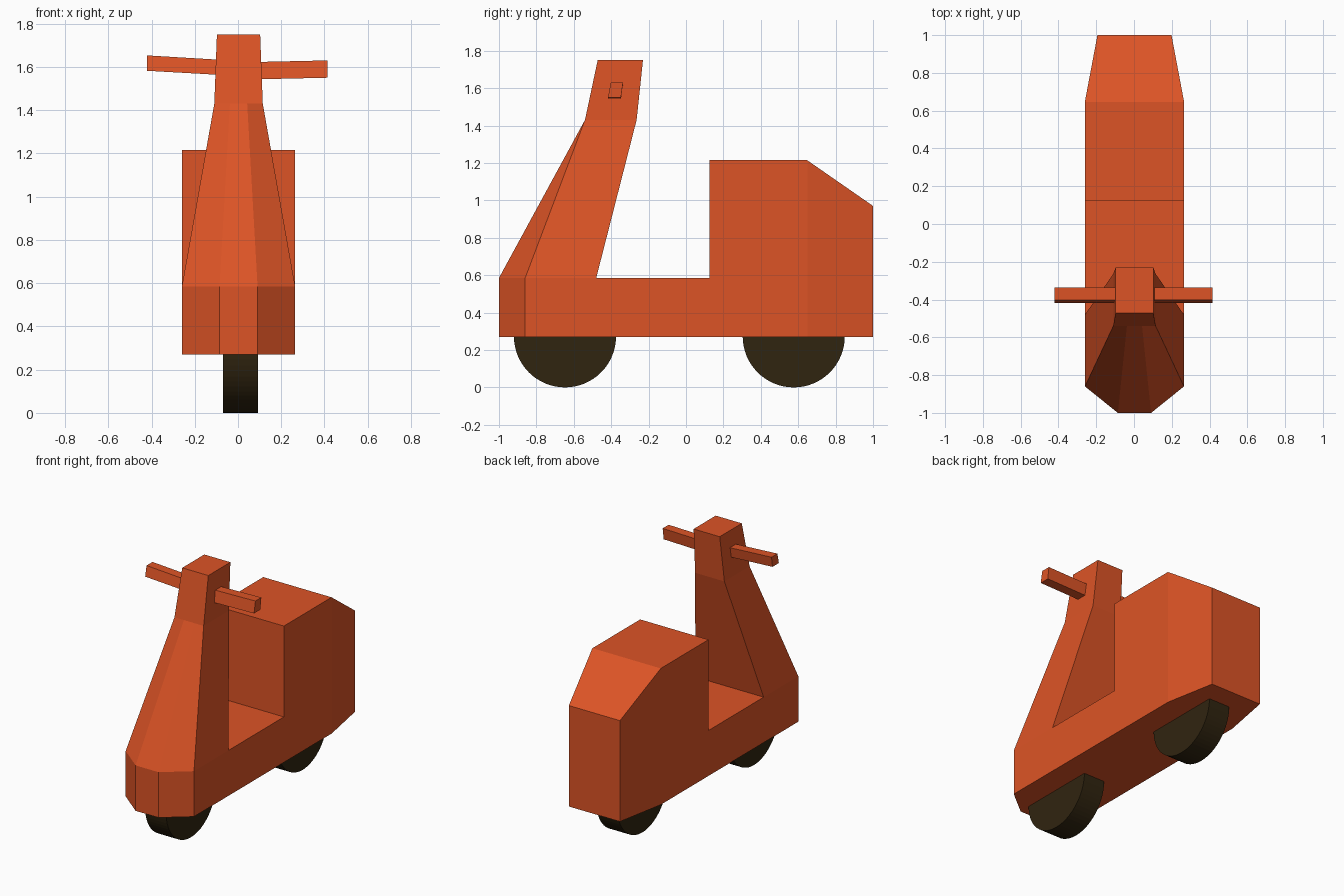
import bpy, bmesh, math

if "Cube" in bpy.data.objects:
    bpy.data.objects.remove(bpy.data.objects["Cube"])

CX = 0.0025   # body centre line, slightly off because the handlebars differ


def material(name, rgb):
    m = bpy.data.materials.new(name)
    m.diffuse_color = (*rgb, 1.0)
    m.use_nodes = True
    m.node_tree.nodes["Principled BSDF"].inputs["Base Color"].default_value = m.diffuse_color
    return m


orange = material("orange paint", (0.72, 0.088, 0.019))
dark = material("dark rubber", (0.030, 0.018, 0.005))


def finish(name, bm, mat):
    bmesh.ops.recalc_face_normals(bm, faces=bm.faces)
    me = bpy.data.meshes.new(name)
    bm.to_mesh(me)
    bm.free()
    me.materials.append(mat)
    ob = bpy.data.objects.new(name, me)
    bpy.context.collection.objects.link(ob)
    return ob


def loft(bm, rings):
    """Skin equal-length rings of points and cap both ends."""
    vs = [[bm.verts.new(p) for p in r] for r in rings]
    n = len(vs[0])
    for a, b in zip(vs, vs[1:]):
        for i in range(n):
            j = (i + 1) % n
            bm.faces.new((a[i], a[j], b[j], b[i]))
    bm.faces.new(vs[0])
    bm.faces.new(vs[-1])


def extrude_x(profile, x0, x1):
    bm = bmesh.new()
    loft(bm, [[(x, y, z) for y, z in profile] for x in (x0, x1)])
    return bm


# Body: side profile with floor and seat box, corners sliced off in plan
HW = 0.262
bm = extrude_x([(-1, 0.27), (1, 0.27), (1, 0.97), (0.647, 1.215),
                (0.125, 1.215), (0.125, 0.585), (-1, 0.585)], CX - HW, CX + HW)
for s in (1, -1):
    for y, normal in ((0.65, (0.35 * s, 0.066, 0)), (-0.86, (0.14 * s, -0.174, 0))):
        bmesh.ops.bisect_plane(bm, geom=bm.verts[:] + bm.edges[:] + bm.faces[:],
                               plane_co=(CX + HW * s, y, 0), plane_no=normal,
                               clear_outer=True, dist=1e-5)
        bmesh.ops.holes_fill(bm, edges=[e for e in bm.edges if e.is_boundary], sides=0)
finish("body", bm, orange)


# Front shield and steering head: hexagon sections
def section(z, nose_w, nose_y, w, side_y, back_y):
    half = [(nose_w, nose_y), (w, side_y), (w, back_y)]
    return ([(CX + x, y, z) for x, y in half]
            + [(CX - x, y, z) for x, y in reversed(half)])


bm = bmesh.new()
loft(bm, [section(0.585, 0.088, -1.0, HW, -0.86, -0.48),
          section(1.43, 0.04, -0.54, 0.112, -0.54, -0.264)])
finish("front_shield", bm, orange)
bm = bmesh.new()
loft(bm, [section(1.43, 0.04, -0.54, 0.112, -0.54, -0.264),
          section(1.75, 0.036, -0.472, 0.1, -0.472, -0.23)])
finish("steering_head", bm, orange)


# Handlebars: slanted square bars, each from the head outwards
def bar_end(x, zlo, zhi):
    return [(x, -0.417, zlo), (x, -0.348, zlo), (x, -0.337, zhi), (x, -0.402, zhi)]


for name, inner, outer in (
        ("left_handlebar", (-0.10, 1.564, 1.634), (-0.42, 1.582, 1.653)),
        ("right_handlebar", (0.10, 1.543, 1.623), (0.415, 1.55, 1.63))):
    bm = bmesh.new()
    loft(bm, [bar_end(*inner), bar_end(*outer)])
    finish(name, bm, orange)

# Wheels: half discs below the body
R = 0.273
for name, cy in (("front_wheel", -0.647), ("rear_wheel", 0.576)):
    arc = [(cy - R * math.cos(a), R - R * math.sin(a))
           for a in (math.pi * i / 32 for i in range(33))]
    finish(name, extrude_x(arc, -0.069, 0.093), dark)
